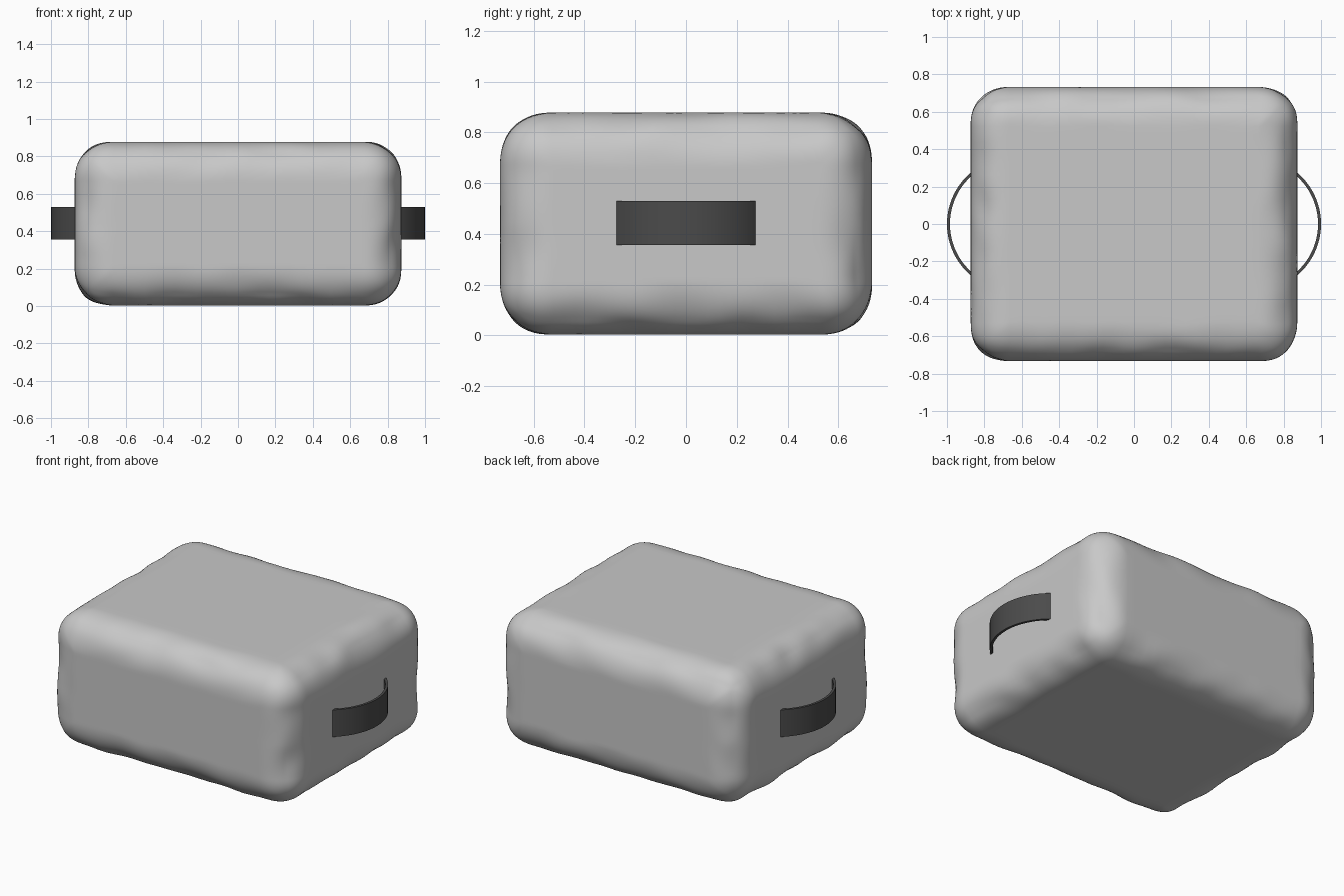
import bpy, bmesh, math
from mathutils import Vector, noise

if "Cube" in bpy.data.objects:
    bpy.data.objects.remove(bpy.data.objects["Cube"])

def material(name, v):
    m = bpy.data.materials.new(name)
    m.diffuse_color = (v, v, v, 1)
    m.use_nodes = True
    m.node_tree.nodes["Principled BSDF"].inputs["Base Color"].default_value = m.diffuse_color
    return m

fabric = material("light grey fabric", 0.58)
strap = material("dark grey strap", 0.07)

def add_object(name, bm, mat):
    bmesh.ops.recalc_face_normals(bm, faces=bm.faces)
    me = bpy.data.meshes.new(name)
    bm.to_mesh(me)
    bm.free()
    ob = bpy.data.objects.new(name, me)
    bpy.context.collection.objects.link(ob)
    me.materials.append(mat)
    bpy.ops.object.select_all(action='DESELECT')
    ob.select_set(True)
    bpy.context.view_layer.objects.active = ob
    bpy.ops.object.shade_smooth_by_angle(angle=math.radians(40))
    return ob

# cushion body: subdivided cube wrapped onto a soft rounded box
HALF = Vector((0.873, 0.733, 0.4375))
R, P = 0.21, 2.3
bm = bmesh.new()
bmesh.ops.create_cube(bm, size=2)
bmesh.ops.subdivide_edges(bm, edges=bm.edges[:], cuts=47, use_grid_fill=True)
for v in bm.verts:
    inner, d = Vector(), Vector()
    for i in range(3):
        # half of the cells are spent on the rounded rim
        a, s = abs(v.co[i]), math.copysign(1, v.co[i])
        flat = HALF[i] - R
        inner[i] = s * flat * min(a / 0.5, 1)
        d[i] = s * math.tan(max(a - 0.5, 0) / 0.5 * math.pi / 4)
    n = sum(abs(c) ** P for c in d) ** (1 / P)
    d /= n
    co = inner + d * R
    # gentle creases along the rounded edges only
    edge = sorted(abs(c) for c in d)[1]
    co -= d * edge * 0.02 * (noise.noise(co * 5) + 0.35)
    v.co = co + Vector((0, 0, 0.44))
add_object("pouf_body", bm, fabric)

# side handles: curved upright straps
def handle(name, side):
    bm = bmesh.new()
    radius, thick, cx, seg = 0.36, 0.016, 0.64, 24
    rows = []
    for k in range(seg + 1):
        a = math.radians(-52 + 104 * k / seg)
        rows.append([bm.verts.new((side * (cx + r * math.cos(a)), r * math.sin(a), z))
                     for r, z in ((radius, 0.355), (radius, 0.53),
                                  (radius - thick, 0.53), (radius - thick, 0.355))])
    for p, q in zip(rows, rows[1:]):
        for i in range(4):
            j = (i + 1) % 4
            bm.faces.new((p[i], p[j], q[j], q[i]))
    bm.faces.new(rows[0])
    bm.faces.new(rows[-1])
    add_object(name, bm, strap)

handle("handle_right", 1)
handle("handle_left", -1)
